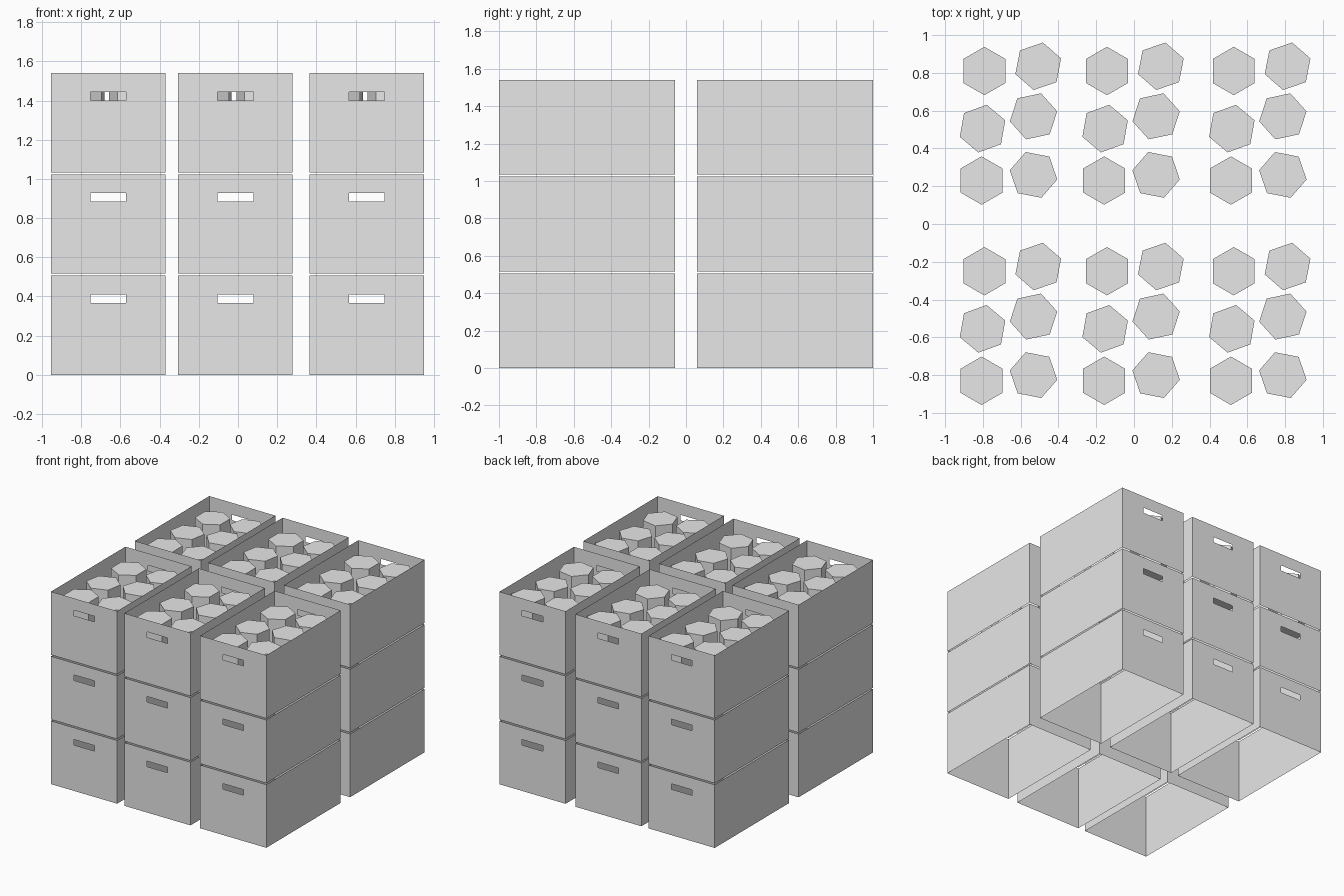
import bpy
import math
from mathutils import Vector

cube = bpy.data.objects.get("Cube")
if cube:
    bpy.data.objects.remove(cube, do_unlink=True)

# One plain grey for everything
grey = bpy.data.materials.new("plain_grey")
grey.use_nodes = True
grey.diffuse_color = (0.8, 0.8, 0.8, 1)
grey.node_tree.nodes["Principled BSDF"].inputs["Base Color"].default_value = (0.8, 0.8, 0.8, 1)

COLUMNS = (-0.662, -0.013, 0.658)
ROWS = (-0.53, 0.53)
WIDTH, DEPTH, HEIGHT, PITCH = 0.585, 0.94, 0.506, 0.517
GRIP_HALF, GRIP_LOW, GRIP_HIGH = 0.091, 0.367, 0.411

# Contents: x, y offset from the crate centre and turn in degrees
CANS = ((-0.13, 0.28, 30), (0.155, 0.305, 19), (-0.14, -0.025, 20),
        (0.13, 0.04, 12), (-0.145, -0.30, 30), (0.13, -0.27, 49))
CAN_RADIUS, CAN_HEIGHT = 0.128, 0.44


def make_mesh(name, verts, faces):
    mesh = bpy.data.meshes.new(name)
    mesh.from_pydata(verts, [], faces)
    mesh.materials.append(grey)
    return mesh


def place(name, mesh, location, turn=0):
    obj = bpy.data.objects.new(name, mesh)
    obj.location = location
    obj.rotation_euler.z = math.radians(turn)
    bpy.context.collection.objects.link(obj)


def crate_mesh():
    """Sheet-walled sleeve with a hand slot in each end wall."""
    verts, faces = [], []

    def quad(corners):
        start = len(verts)
        verts.extend(Vector(c) for c in corners)
        faces.append(range(start, start + len(corners)))

    w, d = WIDTH / 2, DEPTH / 2
    for s in (-1, 1):
        # Side wall
        quad([(s * w, -s * d, 0), (s * w, s * d, 0),
              (s * w, s * d, HEIGHT), (s * w, -s * d, HEIGHT)])
        # End wall as a frame around the slot
        outer = [(s * w, 0), (-s * w, 0), (-s * w, HEIGHT), (s * w, HEIGHT)]
        g = s * GRIP_HALF
        inner = [(g, GRIP_LOW), (-g, GRIP_LOW), (-g, GRIP_HIGH), (g, GRIP_HIGH)]
        for i in range(4):
            j = (i + 1) % 4
            ring = (outer[i], outer[j], inner[j], inner[i])
            quad([(x, s * d, z) for x, z in ring])
    return make_mesh("crate", verts, faces)


def can_mesh():
    """Closed six-sided prism."""
    ring = [(CAN_RADIUS * math.cos(i * math.pi / 3),
             CAN_RADIUS * math.sin(i * math.pi / 3)) for i in range(6)]
    verts = [(x, y, z) for z in (0, CAN_HEIGHT) for x, y in ring]
    faces = [(i, (i + 1) % 6, (i + 1) % 6 + 6, i + 6) for i in range(6)]
    faces += [range(5, -1, -1), range(6, 12)]
    return make_mesh("can", verts, faces)


crate, can = crate_mesh(), can_mesh()
for cx in COLUMNS:
    for cy in ROWS:
        # Stack of three crates
        for tier in range(3):
            place("crate", crate, (cx, cy, tier * PITCH))
        # Cans in the top crate
        for x, y, turn in CANS:
            place("can", can, (cx + x, cy + y, 2 * PITCH + 0.006), turn)
